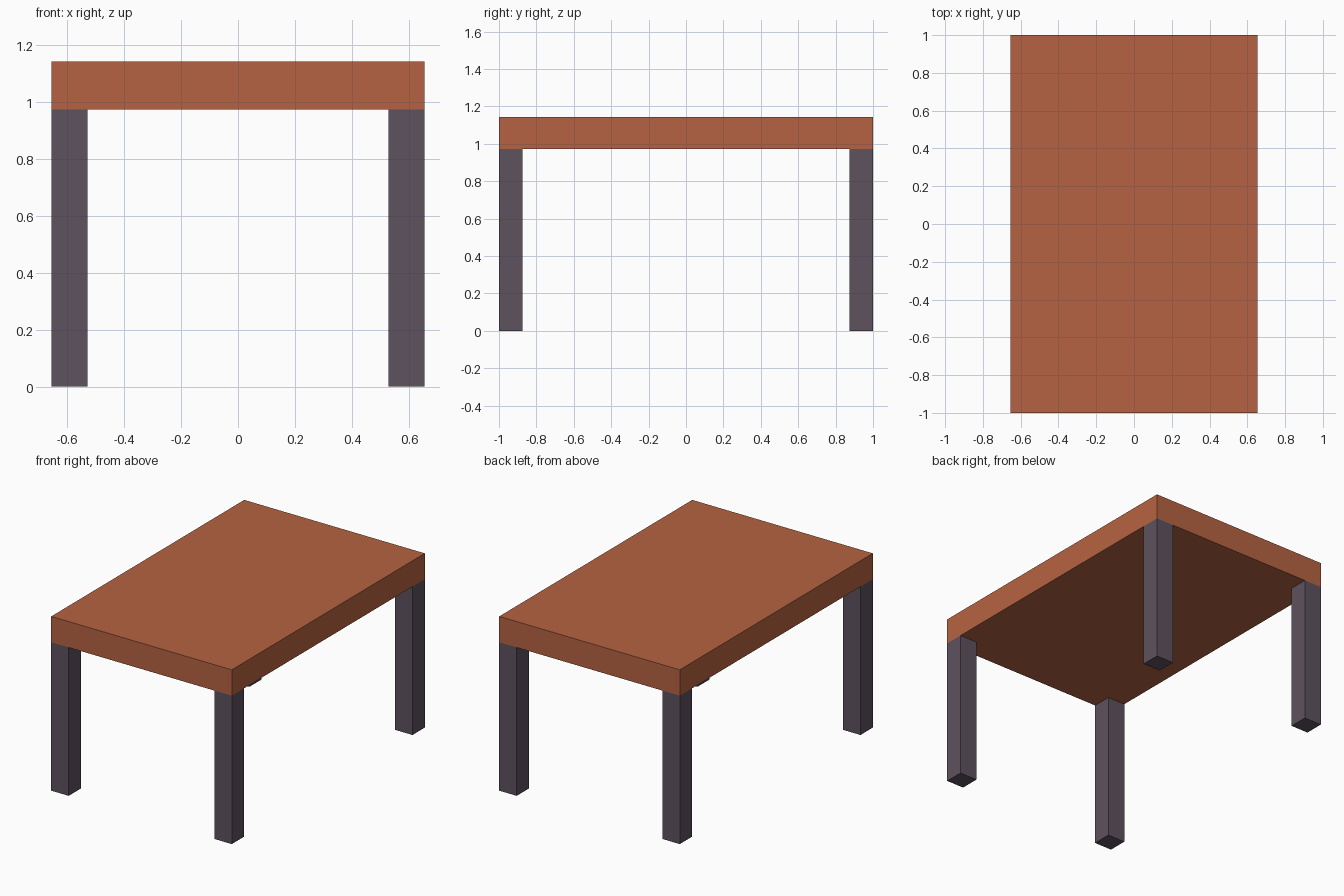
import bpy

if "Cube" in bpy.data.objects:
    bpy.data.objects.remove(bpy.data.objects["Cube"])

HALF_X, HALF_Y = 0.655, 1.0
TOP_Z, UNDER_Z = 1.143, 0.973
LEG = 0.127


def material(name, rgb):
    mat = bpy.data.materials.new(name)
    mat.diffuse_color = (*rgb, 1.0)
    mat.use_nodes = True
    mat.node_tree.nodes["Principled BSDF"].inputs["Base Color"].default_value = mat.diffuse_color
    return mat


def box(name, lo, hi, mat):
    bpy.ops.mesh.primitive_cube_add(size=1, location=[(a + b) / 2 for a, b in zip(lo, hi)])
    obj = bpy.context.object
    obj.name = name
    obj.scale = [b - a for a, b in zip(lo, hi)]
    bpy.ops.object.transform_apply(location=False, rotation=False, scale=True)
    obj.data.materials.append(mat)
    return obj


wood = material("terracotta wood", (0.468, 0.124, 0.054))
dark = material("dark purple grey", (0.109, 0.084, 0.114))

# Thick slab top
box("table_top", (-HALF_X, -HALF_Y, UNDER_Z), (HALF_X, HALF_Y, TOP_Z), wood)

# Square legs flush with the corners
for sx, side in ((-1, "left"), (1, "right")):
    for sy, end in ((-1, "front"), (1, "back")):
        cx, cy = sx * (HALF_X - LEG / 2), sy * (HALF_Y - LEG / 2)
        box(f"{end}_{side}_leg", (cx - LEG / 2, cy - LEG / 2, 0),
            (cx + LEG / 2, cy + LEG / 2, UNDER_Z), dark)
